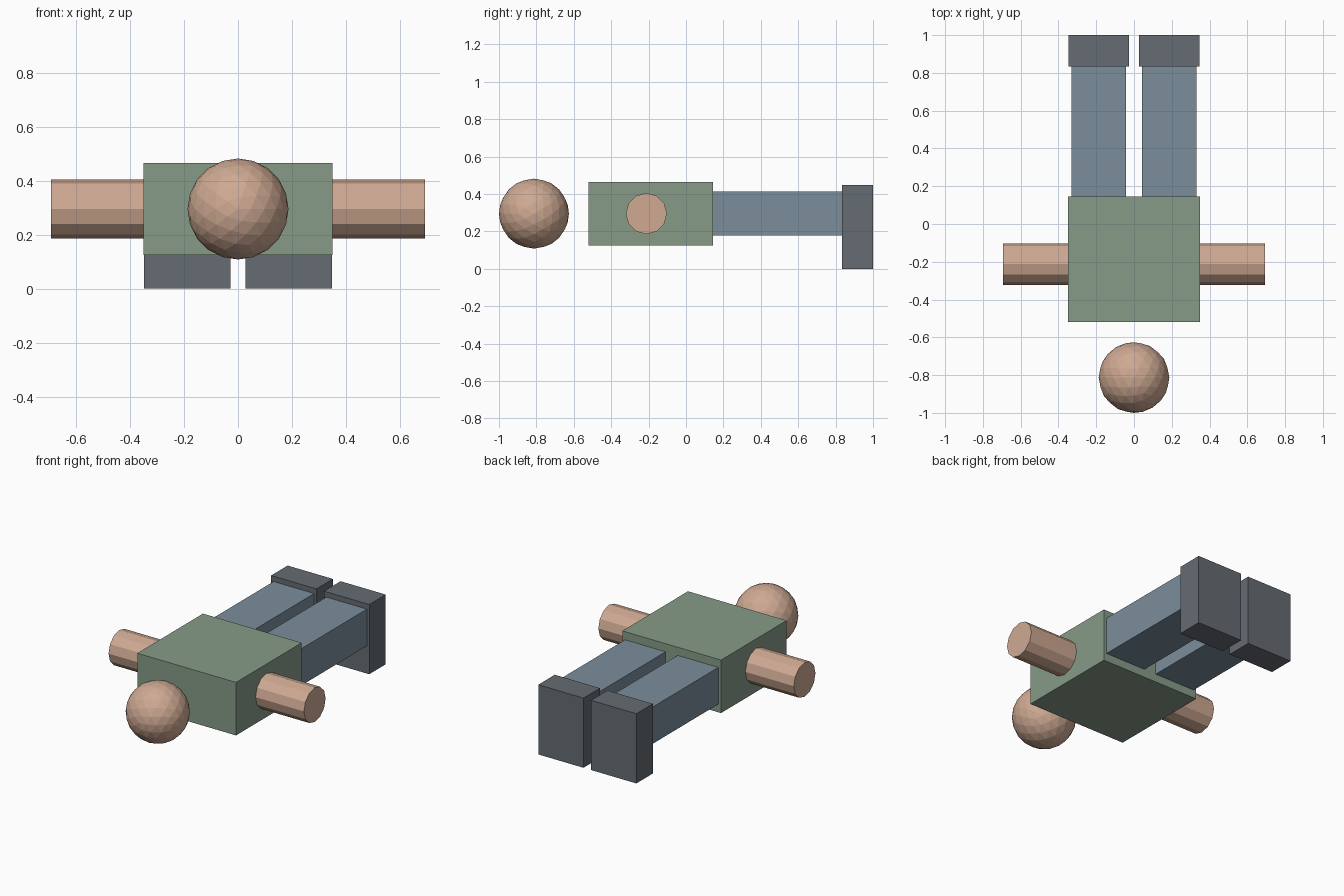
import bpy
import math

if "Cube" in bpy.data.objects:
    bpy.data.objects.remove(bpy.data.objects["Cube"])


def material(name, rgb):
    m = bpy.data.materials.new(name)
    m.diffuse_color = (*rgb, 1.0)
    m.use_nodes = True
    m.node_tree.nodes["Principled BSDF"].inputs["Base Color"].default_value = m.diffuse_color
    return m


skin = material("skin", (0.62, 0.40, 0.29))
green = material("shirt_green", (0.24, 0.33, 0.25))
blue = material("trouser_blue", (0.20, 0.27, 0.33))
dark = material("shoe_grey", (0.13, 0.15, 0.17))

MID_Z = 0.295  # shared height of the figure's long axis


def finish(name, mat):
    obj = bpy.context.object
    obj.name = name
    obj.data.materials.append(mat)
    bpy.ops.object.transform_apply(location=False, rotation=True, scale=True)
    return obj


def box(name, lo, hi, mat):
    centre = [(a + b) / 2 for a, b in zip(lo, hi)]
    bpy.ops.mesh.primitive_cube_add(size=1, location=centre)
    bpy.context.object.scale = [b - a for a, b in zip(lo, hi)]
    return finish(name, mat)


# Torso
box("torso", (-0.35, -0.52, 0.125), (0.35, 0.145, 0.465), green)

# Faceted head, floating just clear of the torso
bpy.ops.mesh.primitive_ico_sphere_add(
    subdivisions=3, radius=0.187, location=(0, -0.813, MID_Z),
    rotation=(math.pi / 2, 0, 0))
finish("head", skin)

for side, s in (("left", -1), ("right", 1)):
    # Arm: twelve-sided cylinder pointing straight out
    bpy.ops.mesh.primitive_cylinder_add(
        vertices=12, radius=0.11, depth=0.345,
        location=(s * 0.5205, -0.212, MID_Z), rotation=(0, math.pi / 2, 0))
    finish(side + "_arm", skin)

    # Leg and upright foot
    xs = sorted((s * 0.043, s * 0.331))
    box(side + "_leg", (xs[0], 0.145, 0.177), (xs[1], 0.833, 0.413), blue)
    xs = sorted((s * 0.027, s * 0.348))
    box(side + "_foot", (xs[0], 0.833, 0.0), (xs[1], 1.0, 0.447), dark)
